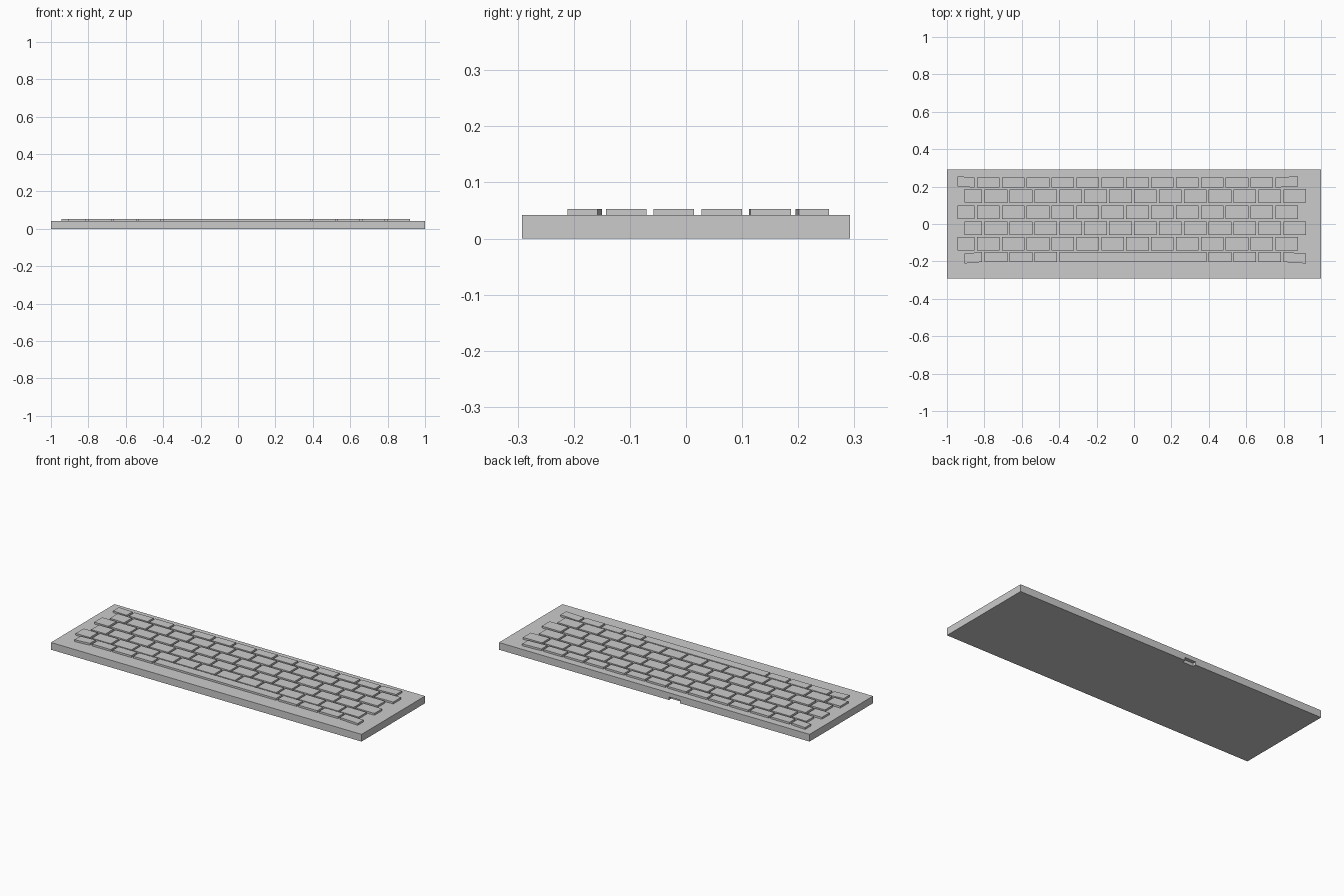
import bpy

if "Cube" in bpy.data.objects:
    bpy.data.objects.remove(bpy.data.objects["Cube"])

BASE_TOP, KEY_TOP = 0.042, 0.053
PITCH, KEY_W = 0.133, 0.121


def prism(name, outline, z0, z1):
    """Extrude a counter-clockwise XY outline between two heights."""
    n = len(outline)
    verts = [(x, y, z) for z in (z0, z1) for x, y in outline]
    faces = [tuple(reversed(range(n))), tuple(range(n, 2 * n))]
    faces += [(i, (i + 1) % n, n + (i + 1) % n, n + i) for i in range(n)]
    mesh = bpy.data.meshes.new(name)
    mesh.from_pydata(verts, [], faces)
    obj = bpy.data.objects.new(name, mesh)
    bpy.context.collection.objects.link(obj)
    return obj


def key(name, x0, x1, y0, y1, left=0.0, right=0.0):
    """A key cap; left/right shift that end's corners in y (skewed corner keys)."""
    prism(name, [(x0, y0 + left), (x1, y0 + right),
                 (x1, y1 + right), (x0, y1 + left)], BASE_TOP - 0.002, KEY_TOP)


# Flat base slab
base = prism("base", [(-1, -0.292), (1, -0.292), (1, 0.292), (-1, 0.292)], 0, BASE_TOP)

# Small notch under the back edge
cutter = prism("notch_cutter", [(-0.165, 0.272), (-0.095, 0.272),
                                (-0.095, 0.32), (-0.165, 0.32)], -0.02, 0.018)
cutter.hide_render = True
cutter.hide_viewport = True
cut = base.modifiers.new("notch", 'BOOLEAN')
cut.operation = 'DIFFERENCE'
cut.object = cutter
cut.solver = 'EXACT'

# Rows: front y, back y, staggered to the right?, end-key skew
rows = [
    (0.195, 0.249, False, 0.006),
    (0.112, 0.184, True, 0.003),
    (0.028, 0.100, False, 0.0),
    (-0.058, 0.014, True, 0.0),
    (-0.143, -0.070, False, 0.0),
    (-0.203, -0.150, True, -0.008),
]
for r, (y0, y1, staggered, skew) in enumerate(rows):
    start = -0.798 if staggered else -0.840
    # Narrow leftmost key
    first = -0.905 if staggered else -0.945
    key(f"key_{r}_edge", first, start - 0.014, y0, y1, left=skew)
    for c in range(13):
        x0 = start + c * PITCH
        if r == 5 and 3 <= c <= 8:
            continue
        key(f"key_{r}_{c}", x0, x0 + KEY_W, y0, y1, right=skew if c == 12 else 0)

# Long space bar
key("space_bar", -0.399, 0.387, rows[5][0], rows[5][1])
